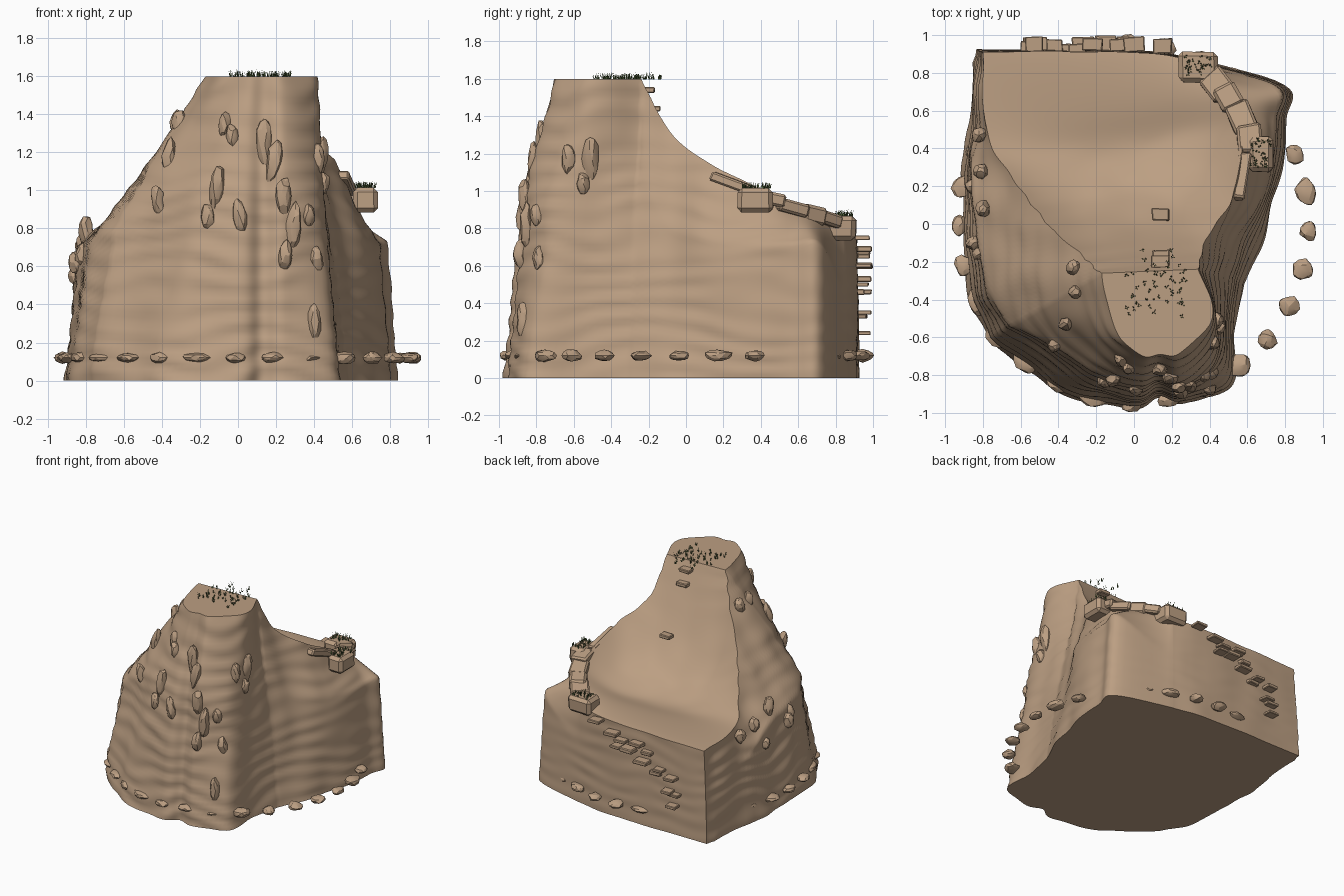
import bpy, bmesh, math, random
from mathutils import Vector, Matrix, noise
from mathutils.bvhtree import BVHTree

if "Cube" in bpy.data.objects:
    bpy.data.objects.remove(bpy.data.objects["Cube"])

random.seed(4)
R = random.uniform

def material(name, col):
    m = bpy.data.materials.new(name)
    m.diffuse_color = (*col, 1)
    m.use_nodes = True
    m.node_tree.nodes["Principled BSDF"].inputs["Base Color"].default_value = m.diffuse_color
    return m

ROCK = material("sandstone", (0.50, 0.345, 0.225))
GRASS = material("grass", (0.09, 0.14, 0.045))

def finish(bm, name, mat, angle=None):
    bmesh.ops.recalc_face_normals(bm, faces=bm.faces[:])
    me = bpy.data.meshes.new(name)
    bm.to_mesh(me)
    bm.free()
    me.materials.append(mat)
    ob = bpy.data.objects.new(name, me)
    bpy.context.collection.objects.link(ob)
    if angle:
        bpy.ops.object.select_all(action='DESELECT')
        ob.select_set(True)
        bpy.context.view_layer.objects.active = ob
        bpy.ops.object.shade_smooth_by_angle(angle=math.radians(angle))
    return ob

def spline(pts, n):
    """n + 1 samples of a Catmull-Rom curve through pts"""
    p = [pts[0]] + list(pts) + [pts[-1]]
    out = []
    for i in range(n + 1):
        f = i / n * (len(pts) - 1)
        k = min(int(f), len(pts) - 2)
        t = f - k
        a, b, c, d = p[k:k + 4]
        out.append(0.5 * (2 * b + (c - a) * t + (2 * a - 5 * b + 4 * c - d) * t * t
                          + (3 * b - a - 3 * c + d) * t ** 3))
    return out

# Cliff sections: base x, y | shoulder blend, z | rim x, y, z
LEFT = [(-.83, .92, .4, .4, -.80, .91, .74), (-.89, .45, .3, .5, -.77, .46, .77),
        (-.91, .15, .25, .68, -.65, .25, .89), (-.90, -.15, .2, .72, -.49, .05, 1.07),
        (-.87, -.40, .16, .74, -.31, -.14, 1.34), (-.76, -.60, .16, .78, -.17, -.26, 1.6)]
FRONT = [LEFT[-1], (-.55, -.79, .36, .95, -.15, -.42, 1.6), (-.30, -.92, .4, 1.0, -.07, -.60, 1.6),
         (0, -.97, .42, .95, .05, -.71, 1.6), (.12, -.91, .4, .95, .14, -.70, 1.6),
         (.25, -.94, .35, .95, .24, -.70, 1.6), (.50, -.86, .5, .95, .36, -.58, 1.6),
         (.54, -.55, .85, 1.15, .41, -.42, 1.6), (.59, -.32, .75, 1.15, .34, -.24, 1.6)]
RIGHT = [FRONT[-1], (.67, -.12, .5, .82, .38, -.08, 1.31), (.73, .10, .32, .74, .50, .12, 1.15),
         (.79, .32, .28, .72, .56, .32, 1.05), (.81, .56, .24, .72, .56, .54, .94),
         (.81, .73, .16, .71, .47, .70, .87), (.35, .87, .5, .4, .34, .85, .78)]
BACK = [RIGHT[-1], (0, .92, .5, .4, 0, .91, .76), LEFT[0]]

def sections(rows, n):
    cols = []
    for part in range(3):
        pts = []
        for bx, by, t, zm, rx, ry, rz in rows:
            base, rim = Vector((bx, by, 0)), Vector((rx, ry, rz))
            mid = base.lerp(rim, t)
            mid.z = zm
            pts.append((base, mid, rim)[part])
        cols.append(spline(pts, n))
    return list(zip(*cols))

M, F, K, H = 44, 64, 40, 56
ring = sections(LEFT, M)[:-1] + sections(FRONT, F)[:-1] + sections(RIGHT, M)[:-1] + sections(BACK, K)[:-1]
N = len(ring)

bm = bmesh.new()
grid = []
for i, (base, mid, rim) in enumerate(ring):
    out = Vector((base.x, base.y, 0)).normalized()
    back = i > M + F + M - 10 or i < 2
    col = []
    l1, l2 = (mid - base).length, (rim - mid).length
    for j in range(H + 1):
        s = j / H * (l1 + l2)
        p = base.lerp(mid, s / l1) if s < l1 else mid.lerp(rim, (s - l1) / l2)
        w = noise.noise(p * 2.3)
        strata = math.sin(p.z * 50 + 5 * w) * (0.5 + 0.5 * noise.noise(p * 5))
        lump = noise.noise(Vector((p.x * 5, p.y * 5, p.z * 2.2)))
        amp = 0.3 if back else 0.7 if M + F < i else 1
        col.append(bm.verts.new(p + out * amp * (0.010 * strata + 0.026 * lump)))
    grid.append(col)

# Outer wall with strata
for i in range(N):
    a, b = grid[i], grid[(i + 1) % N]
    for j in range(H):
        bm.faces.new((a[j], b[j], b[j + 1], a[j + 1]))
bm.faces.new([c[0] for c in grid])

# Hollow back slope between the two ridges
rim = [c[-1] for c in grid]
left = rim[:M + 1]
right = rim[M + F:M + F + M + 1][::-1]
back = [rim[0]] + rim[M + F + M:][::-1]
slope = [back]
for v in range(1, M + 1):
    a, b, f = left[v], right[v], v / M
    sag = 0.20 * math.sin(math.pi * f) ** 2
    row = [a]
    for u in range(1, K):
        t = u / K
        p = a.co.lerp(b.co, t)
        flat = back[0].co.lerp(back[-1].co, t)
        p += (back[u].co - flat) * (1 - f) ** 2
        bowl = 1 - abs(2 * t - 1) ** 2.6
        rough = 0.035 * noise.noise(p * 4.5) * math.sin(math.pi * f) * min(1, max(0, f - .3) * 4)
        p.z += bowl * (-sag + rough)
        row.append(bm.verts.new(p))
    slope.append(row + [b])
for r0, r1 in zip(slope, slope[1:]):
    for u in range(K):
        bm.faces.new((r0[u], r0[u + 1], r1[u + 1], r1[u]))

# Flat summit
bm.faces.new(rim[M:M + F + 1] + slope[-1][1:-1][::-1])
bmesh.ops.triangulate(bm, faces=[f for f in bm.faces if len(f.verts) > 4])
tree = BVHTree.FromBMesh(bm)
finish(bm, "cliff", ROCK, 55)

def boulder(bm, loc, size, yaw=0, tilt=0):
    mat = (Matrix.Translation(loc) @ Matrix.Rotation(yaw, 4, 'Z') @ Matrix.Rotation(tilt, 4, 'Y')
           @ Matrix.Diagonal((*size, 1)))
    vs = bmesh.ops.create_icosphere(bm, subdivisions=2, radius=1)['verts']
    seed = Vector((R(0, 50), R(0, 50), R(0, 50)))
    for v in vs:
        v.co = mat @ (v.co * (1 + .3 * noise.noise(v.co * 1.3 + seed)))

def slab(bm, loc, size, yaw=0, pitch=0):
    mat = (Matrix.Translation(loc) @ Matrix.Rotation(yaw, 4, 'Z') @ Matrix.Rotation(pitch, 4, 'X')
           @ Matrix.Diagonal((*size, 1)))
    vs = bmesh.ops.create_cube(bm, size=1)['verts']
    for v in vs:
        k = R(.85, 1.0)
        v.co = mat @ Vector((v.co.x * k, v.co.y * k, v.co.z))
    edges = list({e for v in vs for e in v.link_edges})
    bmesh.ops.bevel(bm, geom=edges, offset=min(size) * .18, segments=1, affect='EDGES')

# Ring of flat stones round the foot
bm = bmesh.new()
for i in range(28):
    a = math.radians(23 - i * 12.65)
    boulder(bm, (.925 * math.cos(a), .945 * math.sin(a), .12), (R(.04, .06), R(.05, .08), R(.024, .034)), a)
finish(bm, "foot_stones", ROCK, 20)

# Upright boulders on the faces: x or y, z, half height
bm = bmesh.new()
front = [(-.31, 1.36, .07), (-.36, 1.18, .09), (-.42, .94, .08), (-.11, 1.01, .12), (-.16, .86, .07),
         (.01, .86, .09), (-.07, 1.34, .07), (-.03, 1.29, .06), (.14, 1.24, .15), (.19, 1.15, .12),
         (.24, .97, .10), (.29, .80, .13), (.25, .66, .08), (.37, .87, .06), (.41, .64, .07),
         (.40, .31, .09), (-.80, .78, .06), (-.82, .66, .06)]
side = [(-.63, 1.17, .08), (-.51, 1.17, .12), (-.55, 1.04, .06)]
for u, z, h in front:
    hit = tree.ray_cast(Vector((u, -3, z)), Vector((0, 1, 0)))[0]
    if hit:
        boulder(bm, hit, (.028 + h * .12, .036, h), R(-.4, .4), R(-.15, .15))
for u, z, h in side:
    hit = tree.ray_cast(Vector((3, u, z)), Vector((-1, 0, 0)))[0]
    if hit:
        boulder(bm, hit, (.036, .03 + h * .12, h), R(-.4, .4), R(-.15, .15))
for x, y, z, h in [(-.82, .47, .70, .05), (-.81, .28, .72, .06), (-.80, .08, .78, .09),
                   (-.85, .2, .55, .05), (-.85, -.1, .62, .06), (-.32, -.23, 1.36, .06)]:
    boulder(bm, (x, y, z), (.04, .042, h), R(-1, 1))
finish(bm, "face_boulders", ROCK, 20)

# Two lookout blocks and the slab path joining them
bm = bmesh.new()
slab(bm, (.34, .83, .80), (.22, .17, .13))
slab(bm, (.67, .37, .95), (.14, .20, .13))
slab(bm, (.44, .74, .85), (.15, .15, .07), .7, -.25)
slab(bm, (.50, .67, .87), (.14, .15, .10), .5, -.2)
slab(bm, (.57, .56, .91), (.14, .18, .07), .4, -.25)
slab(bm, (.61, .45, .96), (.14, .16, .07), .1, -.2)
slab(bm, (.57, .25, 1.04), (.07, .28, .05), -.15, -.35)
finish(bm, "lookout_path", ROCK)

# Steps set into the back wall and behind the summit
bm = bmesh.new()
for x, z in [(.15, .75), (.0, .69), (-.08, .65), (-.05, .60), (-.15, .60), (-.22, .66), (-.27, .53),
             (-.30, .60), (-.42, .50), (-.38, .46), (-.53, .46), (-.50, .35), (-.55, .33), (-.54, .24)]:
    slab(bm, (x, R(.91, .955), z), (R(.09, .13), R(.07, .09), R(.022, .035)), R(-.08, .08))
for y, z in [(-.20, 1.54), (-.17, 1.44), (.05, 1.10)]:
    slab(bm, (.14, y, z), (.10, .07, .03))
finish(bm, "wall_steps", ROCK)

# Grass tufts on the summit and on the lookouts
bm = bmesh.new()
def tufts(n, x0, x1, y0, y1, z):
    for _ in range(n):
        x, y = R(x0, x1), R(y0, y1)
        for _ in range(4):
            a, h = R(0, 6.28), R(.02, .04)
            d = Vector((math.cos(a), math.sin(a), 0))
            s = Vector((-d.y, d.x, 0)) * .0035
            p = Vector((x, y, z - .003)) + d * .003
            bm.faces.new([bm.verts.new(q) for q in (p - s, p + s, p + d * .011 + Vector((0, 0, h)))])
tufts(42, -.04, .28, -.49, -.24, 1.6)
tufts(10, .02, .25, -.23, -.11, 1.6)
tufts(22, .27, .42, .78, .89, .865)
tufts(26, .62, .72, .29, .45, 1.015)
finish(bm, "grass_tufts", GRASS)
